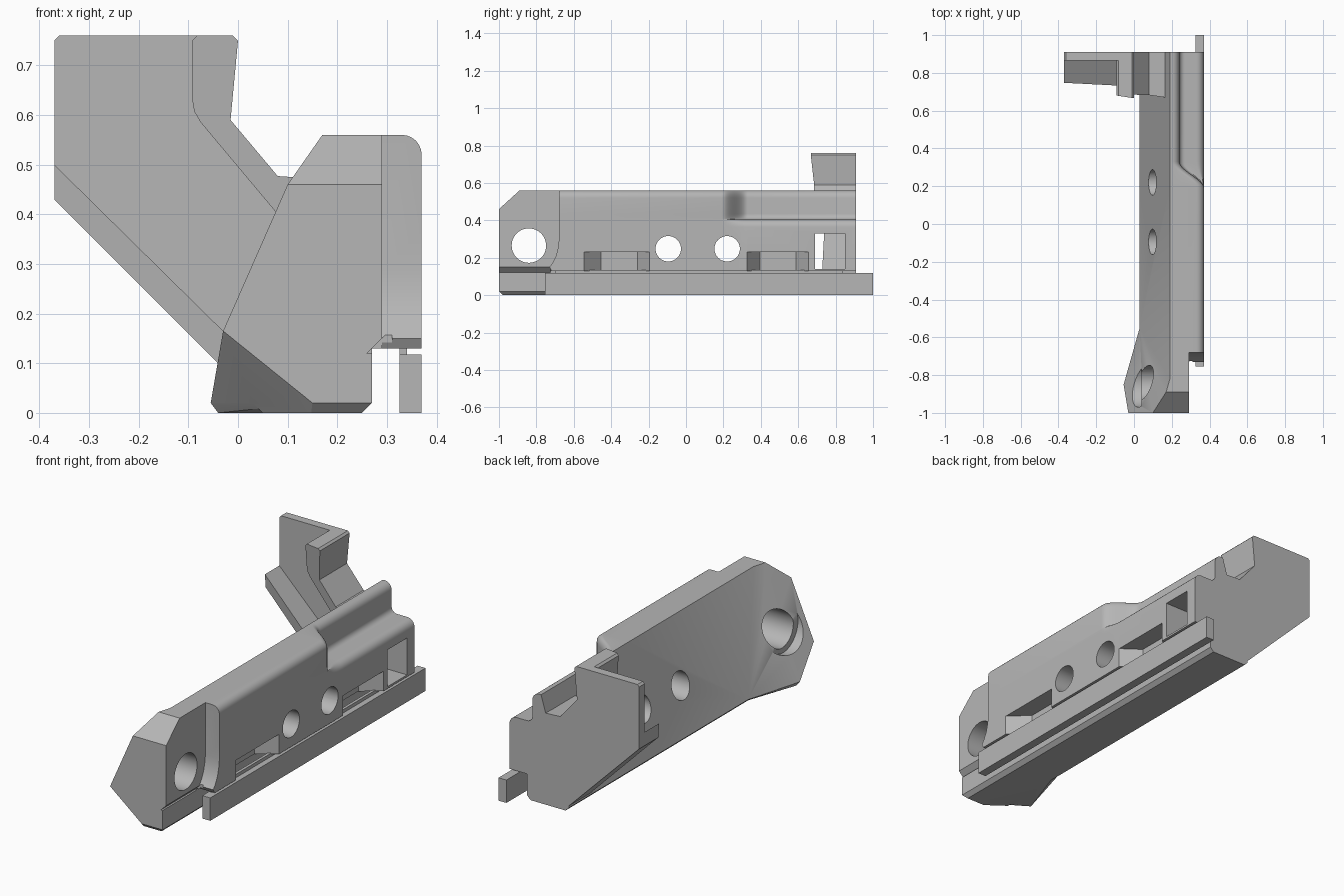
import bpy, bmesh, math
from mathutils import Vector

cube = bpy.data.objects.get("Cube")
if cube:
    bpy.data.objects.remove(cube, do_unlink=True)

grey = bpy.data.materials.new("plain grey")
grey.use_nodes = True
grey.diffuse_color = (0.47, 0.47, 0.47, 1)
grey.node_tree.nodes["Principled BSDF"].inputs["Base Color"].default_value = (0.47, 0.47, 0.47, 1)


def finish(bm, name):
    bmesh.ops.recalc_face_normals(bm, faces=bm.faces)
    mesh = bpy.data.meshes.new(name)
    bm.to_mesh(mesh)
    bm.free()
    mesh.materials.append(grey)
    ob = bpy.data.objects.new(name, mesh)
    bpy.context.collection.objects.link(ob)
    return ob


def loft(name, rings):
    """Skin closed rings of equal length and cap both ends."""
    bm = bmesh.new()
    vs = [[bm.verts.new(p) for p in ring] for ring in rings]
    for a, b in zip(vs, vs[1:]):
        for i in range(len(a)):
            j = (i + 1) % len(a)
            bm.faces.new((a[i], a[j], b[j], b[i]))
    bm.faces.new(vs[0])
    bm.faces.new(vs[-1])
    return finish(bm, name)


def prism(name, pts, axis, start, end):
    """Extrude a 2D outline along an axis; start may be a function of the point."""
    k = "xyz".index(axis)

    def place(p, d):
        c = list(p)
        c.insert(k, d(*p) if callable(d) else d)
        return c
    return loft(name, [[place(p, d) for p in pts] for d in (start, end)])


def hull(name, pts):
    bm = bmesh.new()
    for p in pts:
        bm.verts.new(p)
    res = bmesh.ops.convex_hull(bm, input=bm.verts)
    junk = {g for g in res["geom_interior"] if isinstance(g, bmesh.types.BMVert)}
    bmesh.ops.delete(bm, geom=list(junk), context="VERTS")
    bmesh.ops.dissolve_limit(bm, angle_limit=math.radians(1.5), verts=bm.verts, edges=bm.edges)
    return finish(bm, name)


def combine(target, tool, op="DIFFERENCE"):
    tool.hide_render = True
    mod = target.modifiers.new("cut", "BOOLEAN")
    mod.operation, mod.object, mod.solver = op, tool, "EXACT"
    bpy.context.view_layer.objects.active = target
    bpy.ops.object.modifier_apply(modifier=mod.name)
    bpy.data.objects.remove(tool, do_unlink=True)


def circle(cy, cz, r, n=48):
    return [(cy + r * math.cos(math.tau * i / n), cz + r * math.sin(math.tau * i / n)) for i in range(n)]


def arc(cx, cz, r, a0, a1, n=6):
    angles = [math.radians(a0 + (a1 - a0) * i / n) for i in range(n + 1)]
    return [(cx + r * math.cos(a), cz + r * math.sin(a)) for a in angles]


# Main body: section lofted along y, stepping inward above a ledge near the back
def section(y):
    t = min(max((y - 0.19) / 0.14, 0), 1)
    t = t * t * (3 - 2 * t)
    wall = 0.37 - 0.13 * t
    upper = arc(0.33, 0.365, 0.04, 0, 90) + arc(0.27, 0.435, 0.03, 270, 180)
    step = [(0.37 + (x - 0.37) * t, z) for x, z in upper]
    top = arc(wall - 0.04, 0.52, 0.04, 0, 90)
    base = [(0.19, 0.56), (0.03, 0.02), (0.05, 0), (0.25, 0), (0.27, 0.02), (0.27, 0.13), (0.37, 0.13)]
    return [(x, y, z) for x, z in base + step + top]


body = loft("body", [section(y) for y in [-1] + [0.19 + 0.14 * i / 12 for i in range(13)] + [0.91]])

# Flared front boss
boss = hull("front_boss", [
    (0.19, -0.82, 0.56), (0.03, -0.55, 0.02), (-0.055, -0.85, 0.02), (-0.03, -1, 0.165),
    (0.10, -1, 0.46), (0.17, -0.89, 0.56), (0.15, -1, 0.02), (-0.04, -0.84, 0),
    (0.05, -0.58, 0), (0.24, -0.98, 0), (0.24, -1, 0.02), (0.24, -1, 0.46),
    (0.24, -0.89, 0.56), (0.24, -0.82, 0.56), (0.24, -0.6, 0.02), (0.24, -0.6, 0)])
combine(body, boss, "UNION")


# Slanted planes trimming the front end
def plane_cut(point, normal):
    n = Vector(normal).normalized()
    bm = bmesh.new()
    bmesh.ops.create_cube(bm, size=2)
    ob = finish(bm, "trim")
    ob.rotation_mode = "QUATERNION"
    ob.rotation_quaternion = n.to_track_quat("Z", "Y")
    ob.location = Vector(point) + n
    bpy.context.view_layer.update()
    combine(body, ob)


plane_cut((-0.03, -1, 0.165), (-0.02175, -0.0297, -0.027))
plane_cut((0, -1, 0.46), (0, -0.10, 0.11))
plane_cut((0, -1, 0.02), (0, -1, -1))

# Side relief beside the boss, with a curved foot, and the bevel below it
foot = [(-0.68, 0.7), (-0.68, 0.29), (-0.685, 0.25), (-0.695, 0.21), (-0.712, 0.175),
        (-0.73, 0.15), (-0.70, 0.10), (-1.1, 0.10), (-1.1, 0.7)]
combine(body, prism("relief", foot, "x", 0.29, 0.6))
combine(body, prism("under_bevel", [(0.26, 0.12), (0.31, 0.17), (0.31, 0.12)], "y", -1.1, -0.725))

# Round holes, the boss counterbore and the square window
for cy, cz, r in ((-0.84, 0.265, 0.092), (-0.095, 0.248, 0.068), (0.22, 0.248, 0.068)):
    combine(body, prism("hole", circle(cy, cz, r), "x", -0.6, 0.6))
combine(body, prism("counterbore", circle(-0.85, 0.265, 0.12), "x", -0.6, 0.04))
combine(body, prism("window", [(0.69, 0.14), (0.85, 0.14), (0.85, 0.33), (0.69, 0.33)], "x", -0.5, 0.6))

# Tapered pockets above the rail
for a, b, c, d in ((-0.555, -0.455, -0.26, -0.187), (0.32, 0.396, 0.588, 0.663)):
    pocket = [(0.38, a), (0.275, b), (0.275, c), (0.38, d)]
    combine(body, prism("pocket", pocket, "z", 0.1, 0.232))


# Back bracket: plate, diagonal flange and rib sharing one sloping front plane
def front_y(x, z):
    return 0.742 - 0.15 * x - 0.1 * z


plate = [(-0.36, 0.76), (-0.37, 0.75), (-0.37, 0.43), (0.04, 0.02), (0.06, 0.001), (0.2, 0.001),
         (0.2, 0.47), (0.11, 0.475), (0.08, 0.477), (-0.015, 0.59), (0, 0.75), (-0.01, 0.76)]
flange = [(-0.37, 0.43), (-0.37, 0.50), (-0.03, 0.165), (0.08, 0.06), (0.04, 0.02)]
rib = [(-0.082, 0.76), (-0.092, 0.75), (-0.092, 0.63), (-0.088, 0.607), (-0.075, 0.585), (0.08, 0.40),
       (0.135, 0.335), (0.18, 0.47), (0.11, 0.475), (0.08, 0.477), (-0.015, 0.59), (0, 0.75), (-0.01, 0.76)]
bracket = prism("back_bracket", plate, "y", 0.865, 0.91)
combine(bracket, prism("flange", flange, "y", front_y, 0.91), "UNION")
combine(bracket, prism("rib", rib, "y", lambda x, z: front_y(x, z), 0.91), "UNION")


# Side rail and the thin web joining it to the body
def box(name, x0, x1, y0, y1, z0, z1):
    return prism(name, [(x0, z0), (x1, z0), (x1, z1), (x0, z1)], "y", y0, y1)


rail = box("side_rail", 0.325, 0.37, -0.755, 1.0, 0, 0.118)
web = box("rail_web", 0.325, 0.34, -0.70, 0.84, 0.11, 0.135)

for ob in (body, bracket, rail, web):
    bpy.ops.object.select_all(action="DESELECT")
    ob.select_set(True)
    bpy.context.view_layer.objects.active = ob
    bpy.ops.object.shade_smooth_by_angle(angle=math.radians(28))
